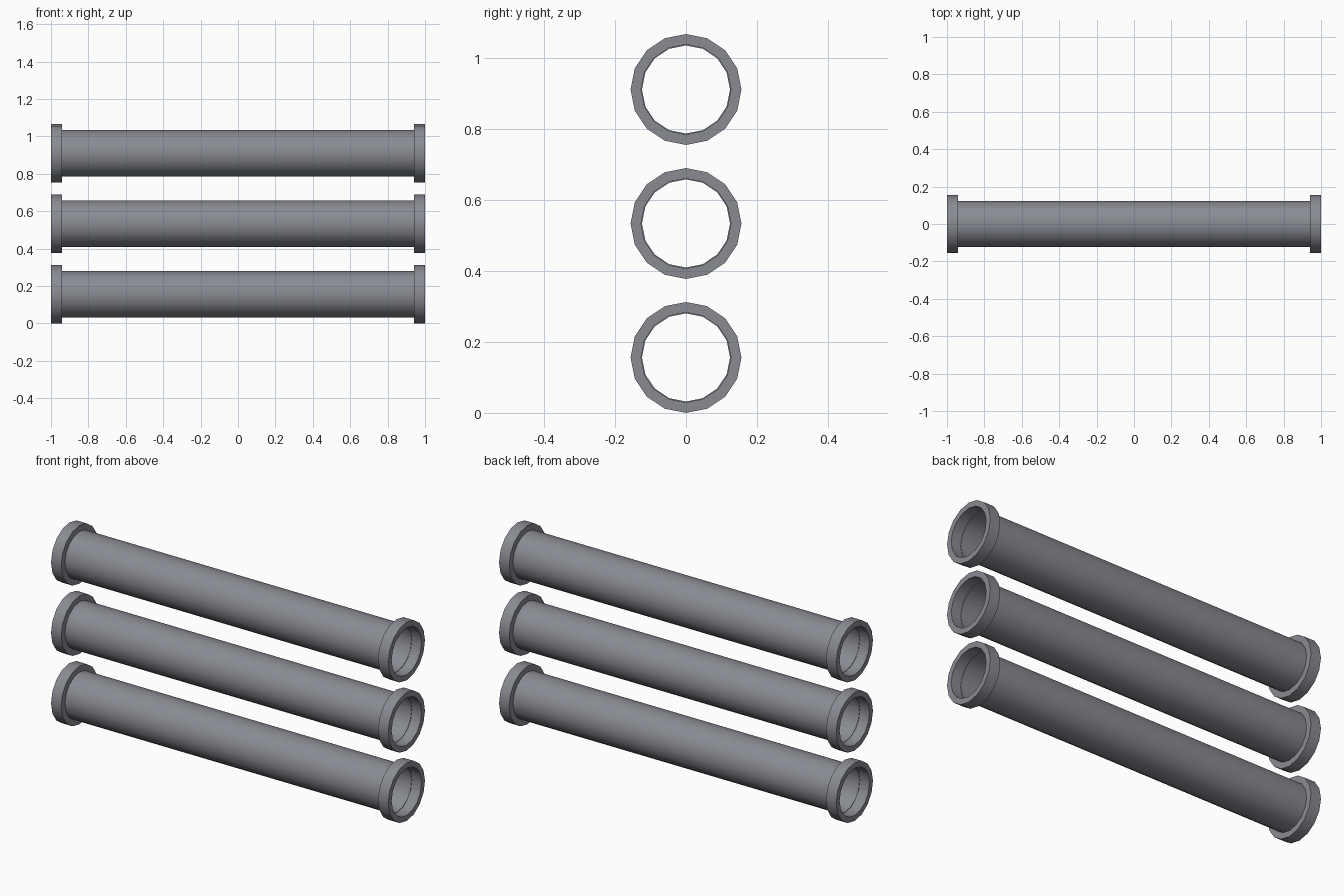
import bpy, bmesh, math

SIDES = 16
HALF = 1.0            # half length of a whole pipe
COLLAR = 0.06         # length of an end collar
R_COLLAR, R_BORE, R_PIPE = 0.156, 0.1265, 0.124

cube = bpy.data.objects.get("Cube")
if cube:
    bpy.data.objects.remove(cube, do_unlink=True)

grey = bpy.data.materials.new("slate grey")
grey.use_nodes = True
colour = (0.25, 0.26, 0.29, 1)
grey.diffuse_color = colour
grey.node_tree.nodes["Principled BSDF"].inputs["Base Color"].default_value = colour


def lathe(name, profile, z, closed):
    """Turn (x, radius) points around the x axis at height z."""
    bm = bmesh.new()
    rings = []
    for x, r in profile:
        angles = [2 * math.pi * i / SIDES for i in range(SIDES)]
        rings.append([bm.verts.new((x, r * math.cos(a), r * math.sin(a))) for a in angles])
    pairs = list(zip(rings, rings[1:]))
    if closed:
        pairs.append((rings[-1], rings[0]))
    for a, b in pairs:
        for i in range(SIDES):
            j = (i + 1) % SIDES
            bm.faces.new((a[i], b[i], b[j], a[j]))
    bmesh.ops.recalc_face_normals(bm, faces=bm.faces)
    mesh = bpy.data.meshes.new(name)
    bm.to_mesh(mesh)
    bm.free()
    mesh.materials.append(grey)
    obj = bpy.data.objects.new(name, mesh)
    obj.location.z = z
    bpy.context.collection.objects.link(obj)
    bpy.ops.object.select_all(action="DESELECT")
    obj.select_set(True)
    bpy.context.view_layer.objects.active = obj
    bpy.ops.object.shade_smooth_by_angle(angle=math.radians(30))


inner = HALF - COLLAR
for level, z in (("lower", 0.156), ("middle", 0.533), ("upper", 0.91)):
    # Thin open pipe
    lathe(level + "_pipe", [(-inner, R_PIPE), (inner, R_PIPE)], z, False)
    # Collars, each with a small inner lip where the pipe meets it
    for side, s in (("left", 1), ("right", -1)):
        lip = inner + 0.003
        profile = [(HALF, R_BORE), (HALF, R_COLLAR), (inner, R_COLLAR),
                   (inner, R_PIPE), (lip, R_PIPE), (lip, R_BORE)]
        lathe(f"{level}_{side}_collar", [(s * x, r) for x, r in profile], z, True)
